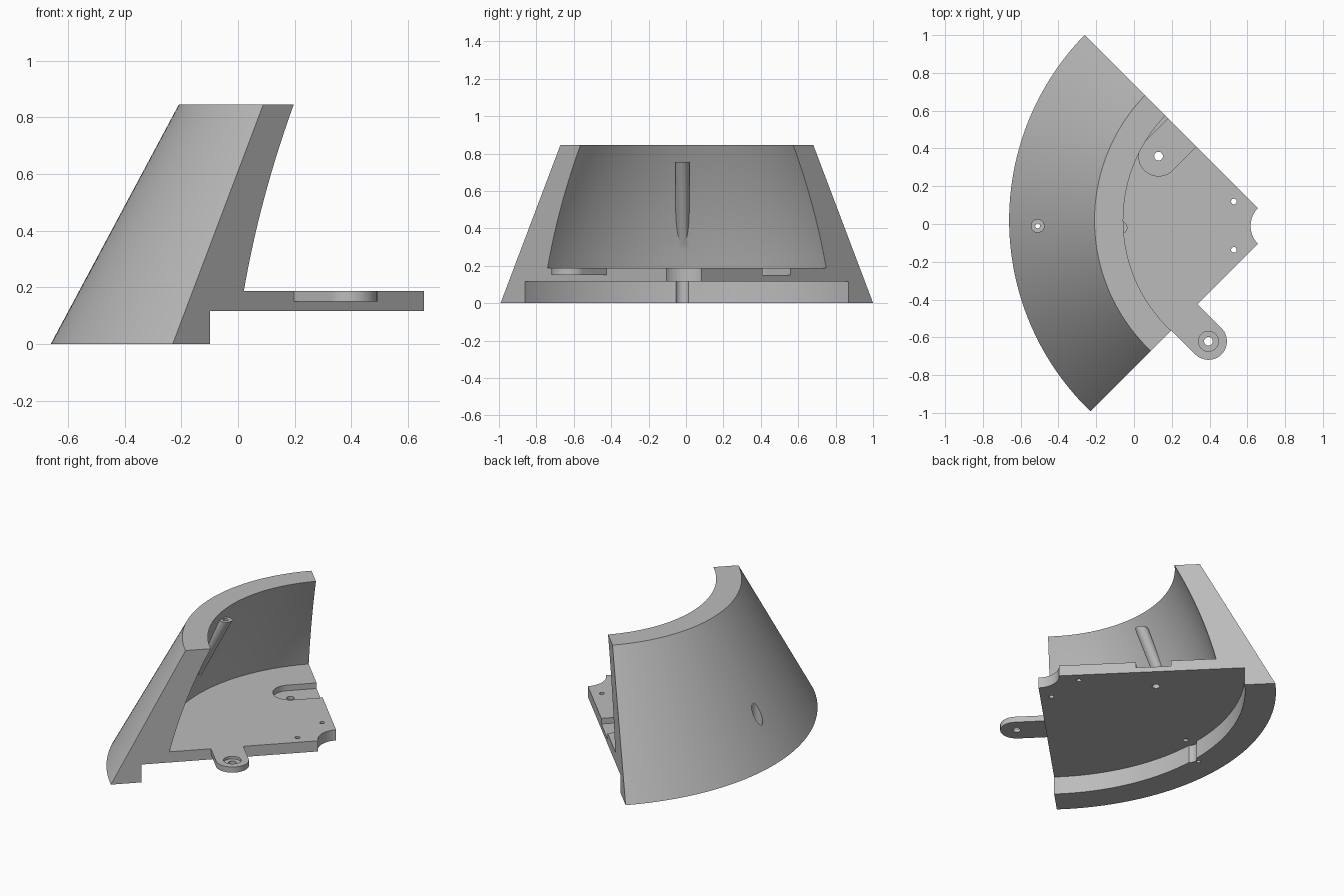
import bpy, bmesh, math
from mathutils import Vector, Matrix

cube = bpy.data.objects.get("Cube")
if cube:
    bpy.data.objects.remove(cube, do_unlink=True)

FLOOR, UNDER, TOP = 0.187, 0.117, 0.845
AXIS = Vector((0.743, 0.02, 0))      # centre of the curved wall
APEX = Vector((0.75, -0.011, 0))     # corner where the two end cuts meet


def make_object(name, bm):
    bmesh.ops.recalc_face_normals(bm, faces=bm.faces)
    mesh = bpy.data.meshes.new(name)
    bm.to_mesh(mesh)
    bm.free()
    obj = bpy.data.objects.new(name, mesh)
    bpy.context.collection.objects.link(obj)
    return obj


def prism(name, outline, z0, z1, lean=0.0):
    """Extrude a flat outline from z0 to z1, leaning toward +x."""
    bm = bmesh.new()
    face = bm.faces.new([bm.verts.new((x, y, z0)) for x, y in outline])
    new = bmesh.ops.extrude_face_region(bm, geom=[face])["geom"]
    verts = [v for v in new if isinstance(v, bmesh.types.BMVert)]
    bmesh.ops.translate(bm, verts=verts, vec=(lean * (z1 - z0), 0, z1 - z0))
    return make_object(name, bm)


def arc(x, y, r, start, sweep, steps, stretch=1.0):
    angles = [start + sweep * i / steps for i in range(steps + 1)]
    return [(x + r * stretch * math.cos(a), y + r * math.sin(a)) for a in angles]


def cylinder(name, x, y, r, z0, z1, lean=0.0):
    stretch = math.sqrt(1 + lean * lean)
    outline = arc(x, y, r, 0, 2 * math.pi, 40, stretch)[:-1]
    return prism(name, outline, z0, z1, lean)


def tongue(name, x, y, r, heading, length, z0, z1):
    """Strip with one round end at x, y, running along the heading."""
    points = arc(x, y, r, heading + math.pi / 2, math.pi, 32)
    dx, dy = length * math.cos(heading), length * math.sin(heading)
    (ax, ay), (bx, by) = points[0], points[-1]
    return prism(name, points + [(bx + dx, by + dy), (ax + dx, ay + dy)], z0, z1)


def combine(target, tool, operation):
    mod = target.modifiers.new(tool.name, "BOOLEAN")
    mod.operation, mod.solver, mod.object = operation, "EXACT", tool
    tool.hide_render = True
    bpy.context.view_layer.objects.active = target
    bpy.ops.object.modifier_apply(modifier=mod.name)
    bpy.data.objects.remove(tool, do_unlink=True)


# Sloped wall, foot ring and floor, swept as one profile
profile = [(0.05, UNDER), (1.219, UNDER), (1.219, 0), (1.404, 0), (0.952, TOP)]
for i in range(15):
    t = 1 - i / 14
    radius = 1.049 - 0.249 * t + 0.088 * t * (1 - t)
    profile.append((radius, FLOOR + (TOP - FLOOR) * t))
profile.append((0.05, FLOOR))

bm = bmesh.new()
start = Matrix.Rotation(math.radians(95), 3, "Z")
ring = [bm.verts.new(AXIS + start @ Vector((r, 0, z))) for r, z in profile]
section = bm.faces.new(ring)
swept = bmesh.ops.spin(bm, geom=[section], cent=AXIS, axis=(0, 0, 1),
                       angle=math.radians(170), steps=120, use_duplicate=False)
body = make_object("curved_wall_segment", bm)

# Trim the sweep to a quarter with straight ends
reach = 2.0
wedge = prism("quarter_wedge", [(APEX.x, APEX.y), (APEX.x - reach, APEX.y + reach),
                                (APEX.x - reach, APEX.y - reach)], -0.5, 1.5)
combine(body, wedge, "INTERSECT")

# Joining tab on one end, matching pocket in the other
tab = (0.394, -0.621)
pocket = (0.13, 0.359)
combine(body, tongue("joining_tab", *tab, 0.098, math.radians(135), 0.3,
                     0.15, FLOOR), "UNION")
combine(body, tongue("tab_pocket", *pocket, 0.105, math.radians(45), 0.4,
                     0.15, 0.23), "DIFFERENCE")

# Leaning tube on the inside of the wall
lean = 0.535


def tube_x(z):
    return -0.077 - lean * (0.755 - z)


combine(body, cylinder("leaning_tube", tube_x(0.15), -0.019, 0.037,
                       0.15, 0.755, lean), "UNION")
combine(body, cylinder("tube_bore", tube_x(0.09), -0.019, 0.015,
                       0.09, 0.775, lean), "DIFFERENCE")

# Notch at the inner corner, screw holes and the groove in the foot ring
cuts = [
    ("corner_notch", 0.752, -0.01, 0.135, 0, 0.4),
    ("tab_counterbore", *tab, 0.053, 0.17, 0.3),
    ("tab_hole", *tab, 0.023, 0, 0.3),
    ("pocket_hole", *pocket, 0.023, 0, 0.23),
    ("floor_hole_back", 0.529, 0.119, 0.015, 0, 0.3),
    ("floor_hole_front", 0.529, -0.137, 0.015, 0, 0.3),
    ("wall_counterbore", -0.51, -0.01, 0.034, 0.14, 0.6),
    ("wall_hole", -0.51, -0.01, 0.013, -0.1, 0.3),
    ("ring_groove", -0.455, -0.019, 0.039, -0.1, UNDER),
]
for cut in cuts:
    combine(body, cylinder(*cut), "DIFFERENCE")

# Plain grey finish
grey = bpy.data.materials.new("plain_grey")
grey.use_nodes = True
colour = (0.5, 0.5, 0.5, 1)
grey.diffuse_color = colour
grey.node_tree.nodes["Principled BSDF"].inputs["Base Color"].default_value = colour
body.data.materials.clear()
body.data.materials.append(grey)

bpy.ops.object.select_all(action="DESELECT")
body.select_set(True)
bpy.context.view_layer.objects.active = body
bpy.ops.object.shade_smooth_by_angle(angle=math.radians(25))
